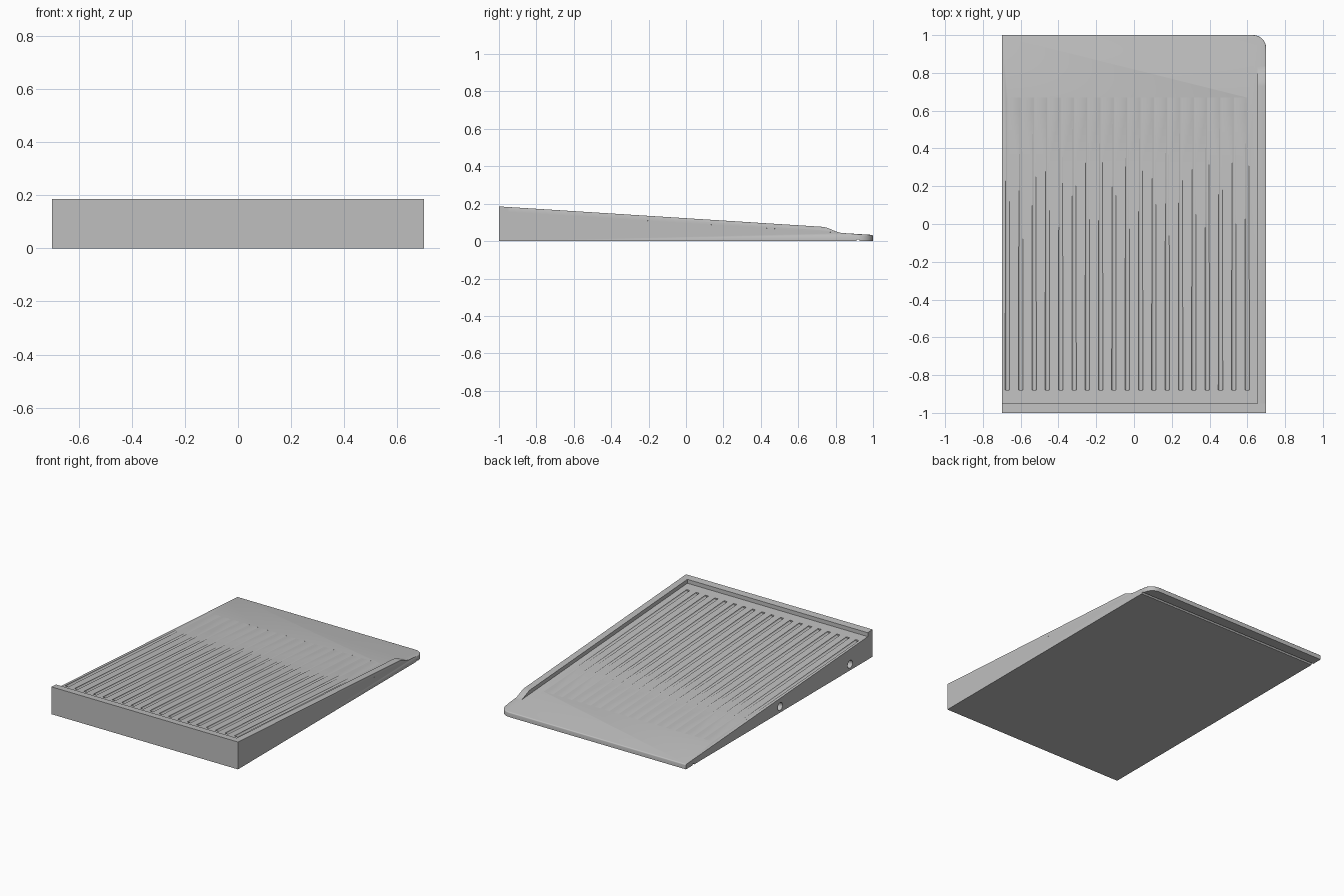
import bpy, bmesh, math
from mathutils import Vector, Matrix

if "Cube" in bpy.data.objects:
    bpy.data.objects.remove(bpy.data.objects["Cube"])

W = 0.70          # half width
LIP = -0.95       # inner face of the front lip
SLOPE = 0.063

mat = bpy.data.materials.new("light grey")
mat.use_nodes = True
grey = (0.52, 0.52, 0.52, 1)
mat.diffuse_color = grey
mat.node_tree.nodes["Principled BSDF"].inputs["Base Color"].default_value = grey


def deck(y):
    return 0.033 + SLOPE * (1 - y)


def rail_top(y):
    return deck(y) + 0.0265


def make(name, bm):
    bmesh.ops.recalc_face_normals(bm, faces=bm.faces)
    me = bpy.data.meshes.new(name)
    bm.to_mesh(me)
    bm.free()
    me.materials.append(mat)
    ob = bpy.data.objects.new(name, me)
    bpy.context.collection.objects.link(ob)
    return ob


def prism(points, offset):
    """Extrude a closed outline along an offset vector."""
    bm = bmesh.new()
    face = bm.faces.new([bm.verts.new(p) for p in points])
    ext = bmesh.ops.extrude_face_region(bm, geom=[face])
    top = [g for g in ext["geom"] if isinstance(g, bmesh.types.BMVert)]
    bmesh.ops.translate(bm, verts=top, vec=offset)
    return bm, top


def smooth(ob):
    bpy.ops.object.select_all(action="DESELECT")
    ob.select_set(True)
    bpy.context.view_layer.objects.active = ob
    bpy.ops.object.shade_smooth_by_angle(angle=math.radians(35))


def rod(bm, a, b, radius, segments):
    """Cylinder between two points, used for cutting."""
    a, b = Vector(a), Vector(b)
    turn = (b - a).to_track_quat("Z", "Y").to_matrix().to_4x4()
    bmesh.ops.create_cone(bm, cap_ends=True, segments=segments,
                          radius1=radius, radius2=radius, depth=(b - a).length,
                          matrix=Matrix.Translation((a + b) / 2) @ turn)


# Sloping board with one rounded back corner and a softened back edge
R = 0.07
corner = [(W - R + R * math.cos(t), 1 - R + R * math.sin(t), 0)
          for t in (math.pi / 2 * i / 10 for i in range(11))]
bm, top = prism([(-W, LIP, 0), (W, LIP, 0)] + corner + [(-W, 1, 0)], (0, 0, 0.1))
for v in top:
    v.co.z = deck(v.co.y)
edge = [e for e in bm.edges
        if all(v.co.z > 0.01 and v.co.y > 0.9 for v in e.verts)]
bmesh.ops.bevel(bm, geom=edge, offset=0.007, segments=3, profile=0.5, affect="EDGES")
board = make("sloping_board", bm)

# Cutters: drainage grooves, side holes, drip groove below
bm = bmesh.new()
r = 0.012
for i in range(19):
    x = -0.67 + i * 0.0705
    rod(bm, (x, -0.88, deck(-0.88)), (x, 0.67, deck(0.67) + r - 0.001), r, 24)
for y in (-0.76, -0.01):
    rod(bm, (-W - 0.05, y, 0.041), (-W + 0.10, y, 0.041), 0.026, 24)
rod(bm, (-1, 0.92, 0), (1, 0.92, 0), 0.009, 16)
cutter = make("cutter", bm)
cutter.hide_render = True
mod = board.modifiers.new("cuts", "BOOLEAN")
mod.operation = "DIFFERENCE"
mod.solver = "EXACT"
mod.object = cutter
bpy.context.view_layer.objects.active = board
bpy.ops.object.modifier_apply(modifier="cuts")
bpy.data.objects.remove(cutter)
smooth(board)

# Raised front lip
lip = [(-W, -1, 0), (-W, LIP, 0), (-W, LIP, rail_top(LIP)), (-W, -1, rail_top(-1))]
make("front_lip", prism(lip, (2 * W, 0, 0))[0])

# Side rail that sweeps down to the board at the back
x = 0.655
start, end = 0.73, 0.835
sweep = []
for i in range(11):
    t = i / 10
    y = start + (end - start) * t
    ease = t * t * (3 - 2 * t)
    sweep.append((x, y, deck(y) + 0.0265 * (1 - ease)))
outline = [(x, LIP, deck(LIP)), (x, LIP, rail_top(LIP))] + sweep
bm, top = prism(outline, (W - x, 0, 0))
# Softened outer top edge
outer = [e for e in bm.edges
         if all(v.co.x > W - 0.001 and v.co.z > deck(v.co.y) + 0.004 for v in e.verts)
         and abs(e.verts[0].co.y - e.verts[1].co.y) > 0.001]
bmesh.ops.bevel(bm, geom=outer, offset=0.006, segments=2, profile=0.5,
                affect="EDGES", clamp_overlap=True)
smooth(make("side_rail", bm))
